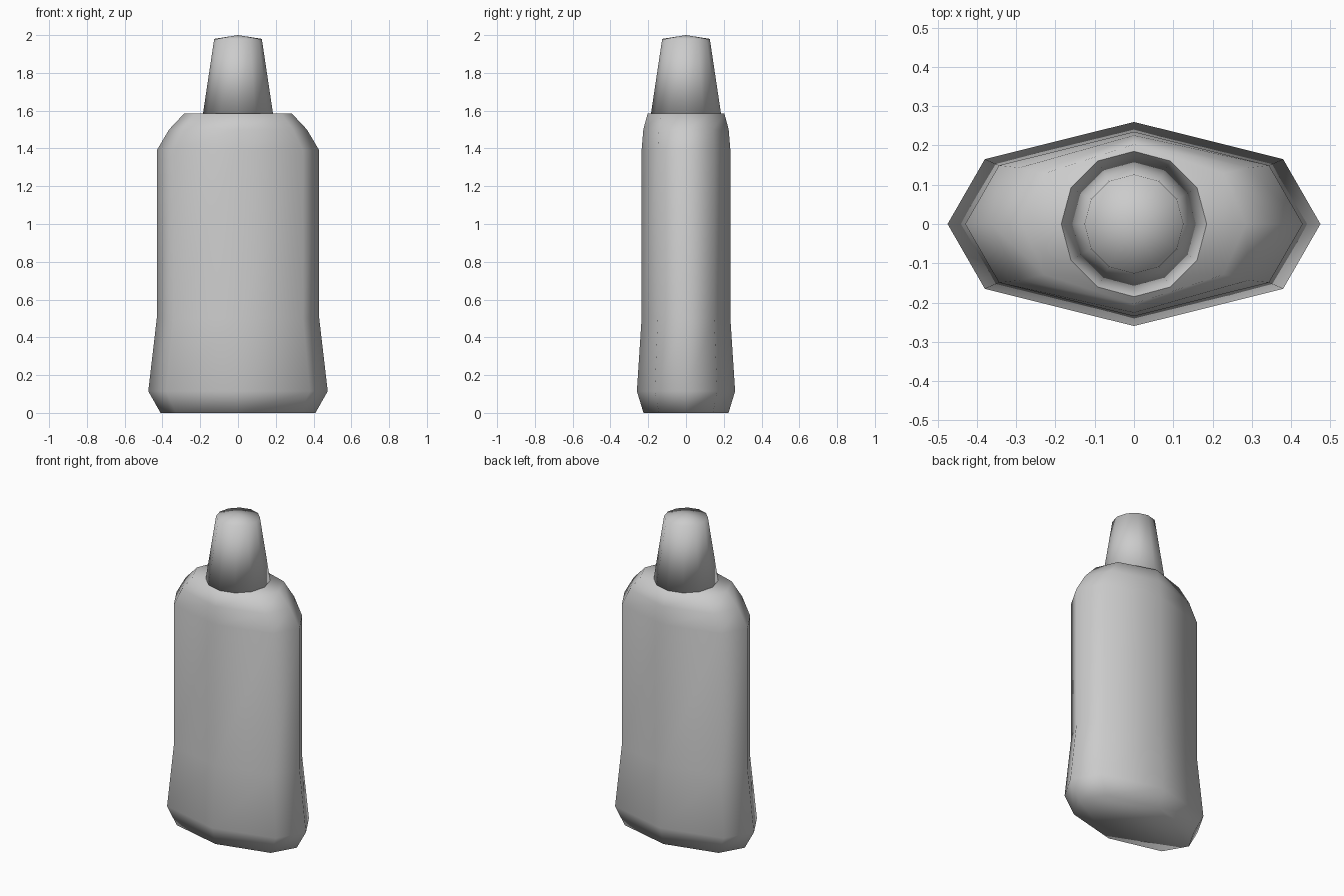
import bpy, bmesh
from math import cos, sin, tau

if "Cube" in bpy.data.objects:
    bpy.data.objects.remove(bpy.data.objects["Cube"])


def loft(name, rings, apex=None):
    """Skin stacked rings of points; close the bottom and the top (flat or to an apex)."""
    bm = bmesh.new()
    loops = [[bm.verts.new(p) for p in ring] for ring in rings]
    n = len(loops[0])
    for low, high in zip(loops, loops[1:]):
        for i in range(n):
            j = (i + 1) % n
            bm.faces.new((low[i], low[j], high[j], high[i]))
    bm.faces.new(loops[0][::-1])
    if apex:
        tip = bm.verts.new(apex)
        for i in range(n):
            bm.faces.new((loops[-1][i], loops[-1][(i + 1) % n], tip))
    else:
        bm.faces.new(loops[-1])
    bmesh.ops.recalc_face_normals(bm, faces=bm.faces)
    mesh = bpy.data.meshes.new(name)
    bm.to_mesh(mesh)
    bm.free()
    obj = bpy.data.objects.new(name, mesh)
    bpy.context.collection.objects.link(obj)
    for poly in mesh.polygons:
        poly.use_smooth = True
    return obj


# Bottle body: flattened eight-sided section, (height, half width, half depth)
section = [(1, 0), (0.8, 0.635), (0, 1), (-0.8, 0.635),
           (-1, 0), (-0.8, -0.635), (0, -1), (0.8, -0.635)]
body = [(0, 0.41, 0.225), (0.115, 0.475, 0.26), (0.50, 0.43, 0.235),
        (1.39, 0.43, 0.235), (1.50, 0.365, 0.226), (1.585, 0.285, 0.203)]
loft("bottle_body", [[(w * x, d * y, z) for x, y in section] for z, w, d in body])

# Tapered twelve-sided cap with a shallow pointed top
cap = [(1.58, 0.186), (1.98, 0.126)]
loft("bottle_cap",
     [[(r * cos(i * tau / 12), r * sin(i * tau / 12), z) for i in range(12)]
      for z, r in cap], apex=(0, 0, 2.0))
